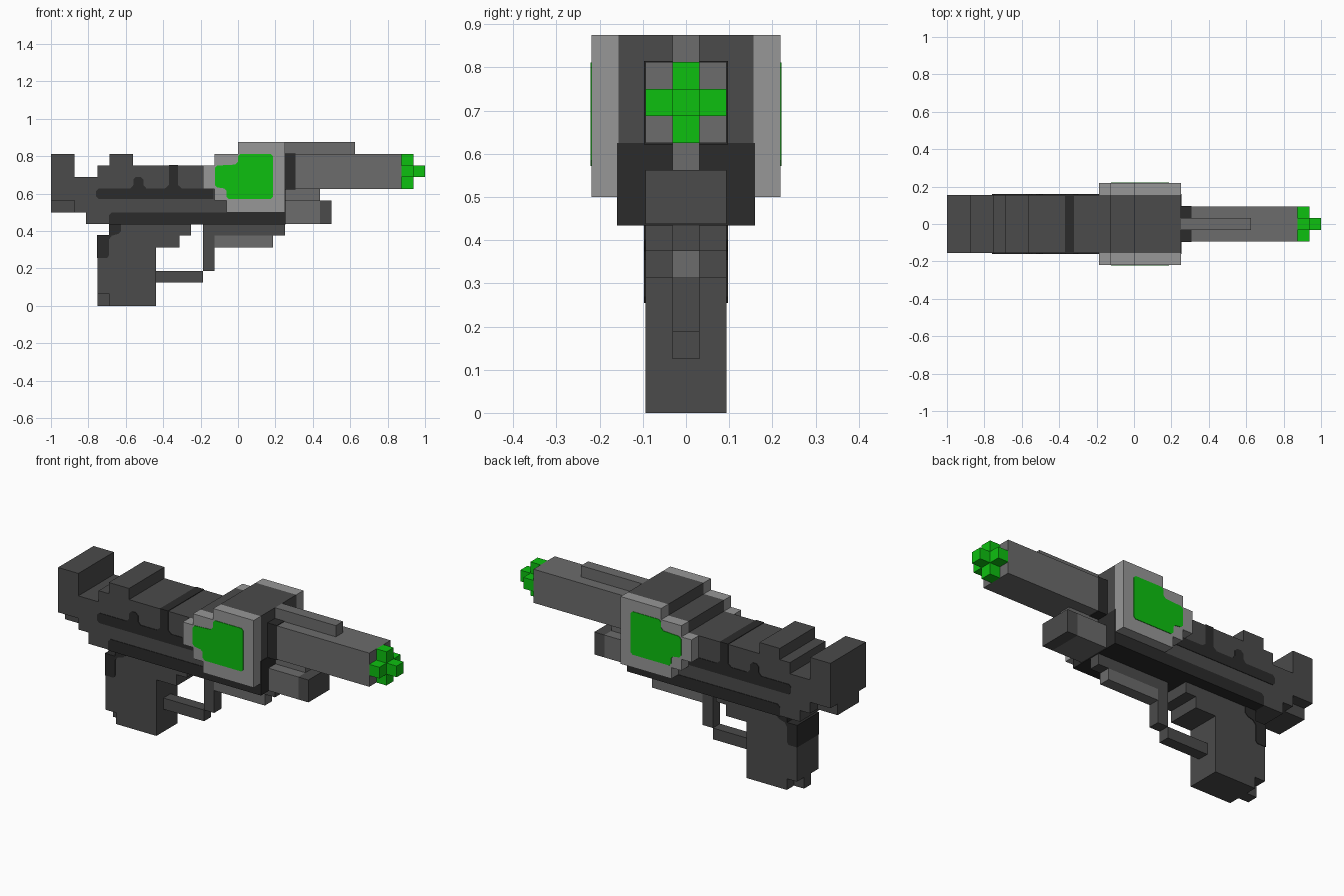
import bpy, bmesh

cube = bpy.data.objects.get("Cube")
if cube:
    bpy.data.objects.remove(cube, do_unlink=True)

U = 0.0625   # grid unit
E = 0.003    # thickness of painted details


def material(name, rgb):
    m = bpy.data.materials.new(name)
    m.use_nodes = True
    m.diffuse_color = (*rgb, 1)
    bsdf = next(n for n in m.node_tree.nodes if n.type == 'BSDF_PRINCIPLED')
    bsdf.inputs["Base Color"].default_value = (*rgb, 1)
    bsdf.inputs["Roughness"].default_value = 0.8
    return m


BLACK = material("black", (0.024, 0.024, 0.024))
DARK = material("dark_grey", (0.070, 0.070, 0.070))
GREY = material("mid_grey", (0.150, 0.150, 0.150))
LIGHT = material("light_grey", (0.310, 0.310, 0.310))
GREEN = material("bright_green", (0.004, 0.530, 0.005))


def prism(name, outline, y0, y1, mat):
    """Extrude an x-z outline from y0 to y1."""
    bm = bmesh.new()
    face = bm.faces.new([bm.verts.new((x, y0, z)) for x, z in outline])
    geom = bmesh.ops.extrude_face_region(bm, geom=[face])["geom"]
    bmesh.ops.translate(bm, vec=(0, y1 - y0, 0),
                        verts=[g for g in geom if isinstance(g, bmesh.types.BMVert)])
    bmesh.ops.recalc_face_normals(bm, faces=bm.faces[:])
    mesh = bpy.data.meshes.new(name)
    bm.to_mesh(mesh)
    bm.free()
    mesh.materials.append(mat)
    ob = bpy.data.objects.new(name, mesh)
    bpy.context.collection.objects.link(ob)
    return ob


def slab(name, outline, half, mat):
    return prism(name, outline, -half, half, mat)


def box(name, x0, x1, z0, z1, half, mat):
    return slab(name, [(x0, z0), (x1, z0), (x1, z1), (x0, z1)], half, mat)


def grid(points):
    """Outline in grid units, x counted from the middle."""
    return [(x * U, z * U) for x, z in points]


THIN, MID, WIDE, PLATE = 0.5 * U, 1.5 * U, 2.5 * U, 3.5 * U

# Receiver with sights and stepped bridge
slab("receiver", grid([
    (-16, 9), (-14, 9), (-14, 8), (-13, 8), (-13, 7), (4, 7), (4, 14), (0, 14),
    (0, 13), (-2, 13), (-2, 12), (-9, 12), (-9, 13), (-11, 13), (-11, 12),
    (-12, 12), (-12, 11), (-14, 11), (-14, 13), (-16, 13)]), WIDE, DARK)
box("rear_lower_block", -16 * U, -14 * U, 8 * U, 9 * U, MID, DARK)

# Painted bands on the receiver
side = WIDE + E
slab("side_stripe", [
    (-.745, .572), (-.13, .572), (-.13, .628), (-.30, .628), (-.32, .645),
    (-.32, .75 + E), (-.37, .75 + E), (-.37, .645), (-.39, .628), (-.49, .628),
    (-.505, .645), (-.505, .675), (-.52, .69), (-.545, .69), (-.56, .675),
    (-.56, .645), (-.575, .628), (-.745, .628), (-.758, .615), (-.758, .585)],
    side, BLACK)
slab("lower_stripe", [
    (-.69, .4375 - E), (.25 + E, .4375 - E), (.25 + E, .5), (-.675, .5), (-.69, .485)],
    side, BLACK)
box("front_lower_face", .24, .25 + E, .4375 - E, .625, side, BLACK)

# Raised side plates with green panels
plate = grid([(-1, 8), (4, 8), (4, 14), (0, 14), (0, 13), (-2, 13), (-2, 12),
              (-3, 12), (-3, 10), (-2, 10), (-2, 9), (-1, 9)])
panel = [(-.05, .572), (.175, .572), (.187, .584), (.187, .80), (.175, .812),
         (.012, .812), (0, .80), (0, .77), (-.015, .755), (-.112, .75),
         (-.124, .738), (-.124, .645), (-.112, .633), (-.075, .628),
         (-.0625, .615), (-.0625, .584)]
for label, s in (("back", 1), ("front", -1)):
    prism(label + "_side_plate", plate, s * WIDE, s * PLATE, LIGHT)
    prism(label + "_green_panel", panel, s * (PLATE - E), s * (PLATE + E), GREEN)

# Barrel, top rib and glowing muzzle
box("barrel", 4 * U, 14 * U, 10 * U, 13 * U, MID, GREY)
box("barrel_collar", 4 * U, 5 * U - .005, 10 * U - E, 13 * U + E, MID + E, BLACK)
box("top_rib", 4 * U, 10 * U, 13 * U, 14 * U, THIN, GREY)
box("muzzle_upright", 14 * U, 15 * U, 10 * U, 13 * U, THIN, GREEN)
box("muzzle_crossbar", 14 * U, 15 * U, 11 * U, 12 * U, MID, GREEN)
box("muzzle_tip", 15 * U, 16 * U, 11 * U, 12 * U, THIN, GREEN)

# Module under the barrel
box("module_body", 4 * U, 7 * U, 7 * U, 9 * U, MID, GREY)
box("module_tip", 7 * U, 8 * U, 7 * U, 9 * U, MID, DARK)
box("module_rail", 4 * U, 7 * U, 9 * U, 10 * U, THIN, GREY)

# Grip with its painted back strap
slab("grip", grid([
    (-11, 0), (-7, 0), (-7, 5), (-5, 5), (-5, 6), (-4, 6), (-4, 7), (-11, 7),
    (-11, 6), (-12, 6), (-12, 1), (-11, 1)]), MID, DARK)
box("grip_heel", -12 * U, -11 * U, 0, U, THIN, DARK)
slab("grip_back_strap", [
    (-.75 - E, .255), (-.70, .255), (-.69, .27), (-.69, .355), (-.675, .375),
    (-.64, .385), (-.625, .40), (-.625, .4375), (-.6875 - E, .4375),
    (-.6875 - E, .375 + E), (-.75 - E, .375 + E)], MID + E, BLACK)

# Trigger guard and front lower rail
slab("trigger_guard", grid([
    (-7, 2), (-3, 2), (-3, 3), (-2, 3), (-2, 6), (4, 6), (4, 7), (-3, 7),
    (-3, 3), (-7, 3)][:2] + [(-3, 3), (-7, 3)]), THIN, DARK)
slab("guard_post_and_rail", grid([
    (-3, 3), (-2, 3), (-2, 6), (4, 6), (4, 7), (-3, 7)]), THIN, DARK)
box("lower_rail", -2 * U, 3 * U, 5 * U, 6 * U, THIN, GREY)
